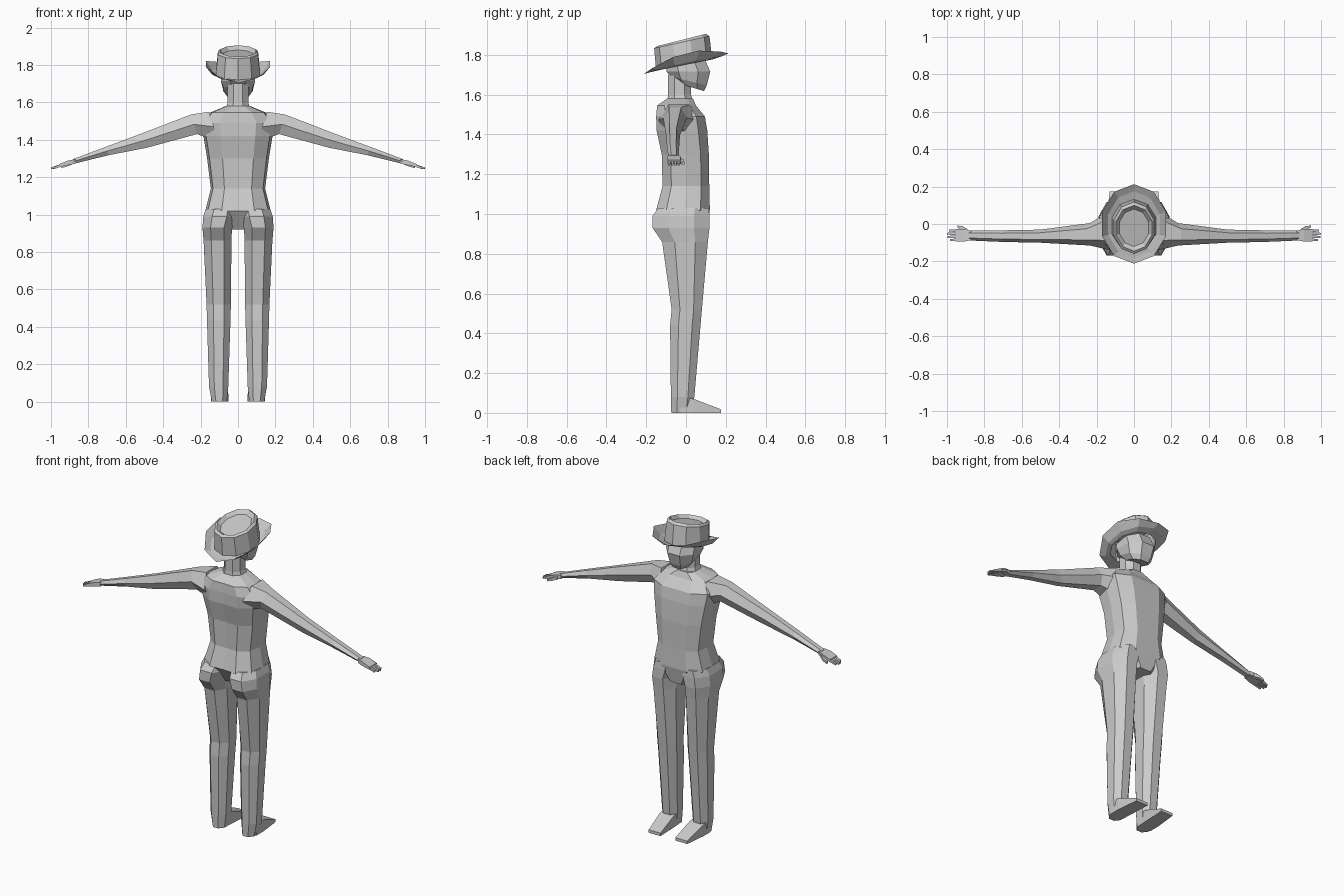
import bpy, bmesh, math

# unit cross-sections (u across, v along)
BODY_HALF = [(0, -0.96), (.5, -1), (.92, -.62), (1, 0.05), (.93, .65), (.5, 1), (0, 1)]
BODY = BODY_HALF + [(-u, v) for u, v in reversed(BODY_HALF[1:-1])]
OCT = [(-.45, -1), (.45, -1), (1, -.45), (1, .45), (.45, 1), (-.45, 1), (-1, .45), (-1, -.45)]
HEX = [(-1, 0), (-.55, -1), (.55, -1), (1, 0), (.5, 1), (-.5, 1)]
BOX = [(-1, -1), (1, -1), (1, 1), (-1, 1)]
DECA = [(math.sin(math.tau * i / 10), math.cos(math.tau * i / 10)) for i in range(10)]


def loft(name, rings, mirror=False, caps=(True, True)):
    """Skin a stack of equal-length point rings."""
    bm = bmesh.new()
    rows = [[bm.verts.new(p) for p in r] for r in rings]
    n = len(rows[0])
    for a, b in zip(rows, rows[1:]):
        for i in range(n):
            j = (i + 1) % n
            bm.faces.new((a[i], a[j], b[j], b[i]))
    if caps[0]:
        bm.faces.new(rows[0][::-1])
    if caps[1]:
        bm.faces.new(rows[-1])
    bmesh.ops.recalc_face_normals(bm, faces=bm.faces)
    me = bpy.data.meshes.new(name)
    bm.to_mesh(me)
    bm.free()
    ob = bpy.data.objects.new(name, me)
    bpy.context.collection.objects.link(ob)
    if mirror:
        ob.modifiers.new("Mirror", 'MIRROR')
    return ob


def flat(profile, z, x0, x1, y0, y1, slope=0.0, curl=0.0):
    """Horizontal ring; slope tilts it along y, curl lifts its sides."""
    cx, rx, cy, ry = (x0 + x1) / 2, (x1 - x0) / 2, (y0 + y1) / 2, (y1 - y0) / 2
    return [(cx + u * rx, cy + v * ry, z + slope * (cy + v * ry) + curl * u * u)
            for u, v in profile]


def upright(profile, x, y0, y1, z0, z1, lean=0.0):
    """Ring facing along x, for arms and fingers."""
    cy, ry, cz, rz = (y0 + y1) / 2, (y1 - y0) / 2, (z0 + z1) / 2, (z1 - z0) / 2
    return [(x + lean * v * rz, cy + u * ry, cz + v * rz) for u, v in profile]


# torso: z, half width, back y, front y
torso = [(.92, .07, -.08, .10), (1.02, .175, -.15, .12), (1.14, .145, -.118, .117),
         (1.30, .165, -.122, .115), (1.42, .185, -.148, .107), (1.49, .195, -.15, .095),
         (1.545, .15, -.145, .05), (1.58, .065, -.095, .035)]
loft("torso", [flat(BODY, z, -w, w, a, b) for z, w, a, b in torso])

# legs: z, inner x, outer x, back y, front y
leg = [(1.03, .01, .172, -.14, .115), (.99, .012, .186, -.168, .118), (.93, .032, .19, -.168, .118),
       (.86, .035, .184, -.12, .11), (.52, .038, .168, -.072, .08),
       (.44, .04, .166, -.08, .073), (.08, .052, .155, -.076, .042), (0, .06, .14, -.074, .03)]
loft("leg", [flat(OCT, z, *r) for z, *r in leg], mirror=True)

# feet: wedges running forward
foot = [(-.03, .06, .145, .08), (.04, .055, .145, .07), (.175, .05, .13, .018)]
loft("foot", [[(a, y, 0), (b, y, 0), (b, y, h), (a, y, h)] for y, a, b, h in foot], mirror=True)

# arms: x, back y, front y, bottom z, top z
arm = [(.13, -.14, .07, 1.39, 1.55), (.235, -.115, .005, 1.43, 1.535),
       (.50, -.10, -.03, 1.357, 1.435), (.70, -.096, -.034, 1.317, 1.362),
       (.88, -.088, -.035, 1.272, 1.296)]
loft("arm", [upright(HEX, *r, lean=.3) for r in arm], mirror=True)

# hands: palm, four fingers and thumb
palm = [(.87, -.086, -.037, 1.272, 1.296), (.91, -.094, -.026, 1.264, 1.288),
        (.955, -.094, -.028, 1.254, 1.27)]
loft("palm", [upright(BOX, *r) for r in palm], mirror=True)
for i, tip in enumerate((.985, .998, 1.0, .99)):
    y = -.085 + i * .0165
    loft("finger", [upright(BOX, .95, y - .007, y + .007, 1.254, 1.269),
                    upright(BOX, tip, y - .005, y + .005, 1.243, 1.252)], mirror=True)
loft("thumb", [upright(BOX, .89, -.045, -.028, 1.265, 1.285),
               upright(BOX, .915, -.035, -.012, 1.257, 1.274),
               upright(BOX, .945, -.02, -.008, 1.248, 1.26)], mirror=True)

# neck
loft("neck", [flat(OCT, 1.56, -.068, .068, -.095, .035),
              flat(OCT, 1.60, -.055, .055, -.09, .025),
              flat(OCT, 1.70, -.055, .055, -.09, .025)])

# head: z, half width, back y, front y, slope
head = [(1.645, .055, -.03, .09, -.3), (1.672, .078, -.075, .104, -.25),
        (1.715, .092, -.098, .122, 0), (1.765, .088, -.10, .093, .18)]
loft("head", [flat(OCT, z, -w, w, a, b, s) for z, w, a, b, s in head])

# hat: curled brim, then tapered crown with a dented top
loft("hat_brim", [flat(DECA, 1.75, -.12, .12, -.145, .13, .2),
                  flat(DECA, 1.752, -.145, .145, -.18, .175, .22, .01),
                  flat(DECA, 1.755, -.18, .18, -.212, .213, .245, .055)], caps=(False, False))
loft("hat_crown", [flat(DECA, 1.75, -.125, .125, -.15, .132, .2),
                   flat(DECA, 1.868, -.113, .113, -.16, .118, .22),
                   flat(DECA, 1.88, -.10, .10, -.145, .10, .25),
                   flat(DECA, 1.86, -.082, .082, -.12, .08, .25)], caps=(False, True))
